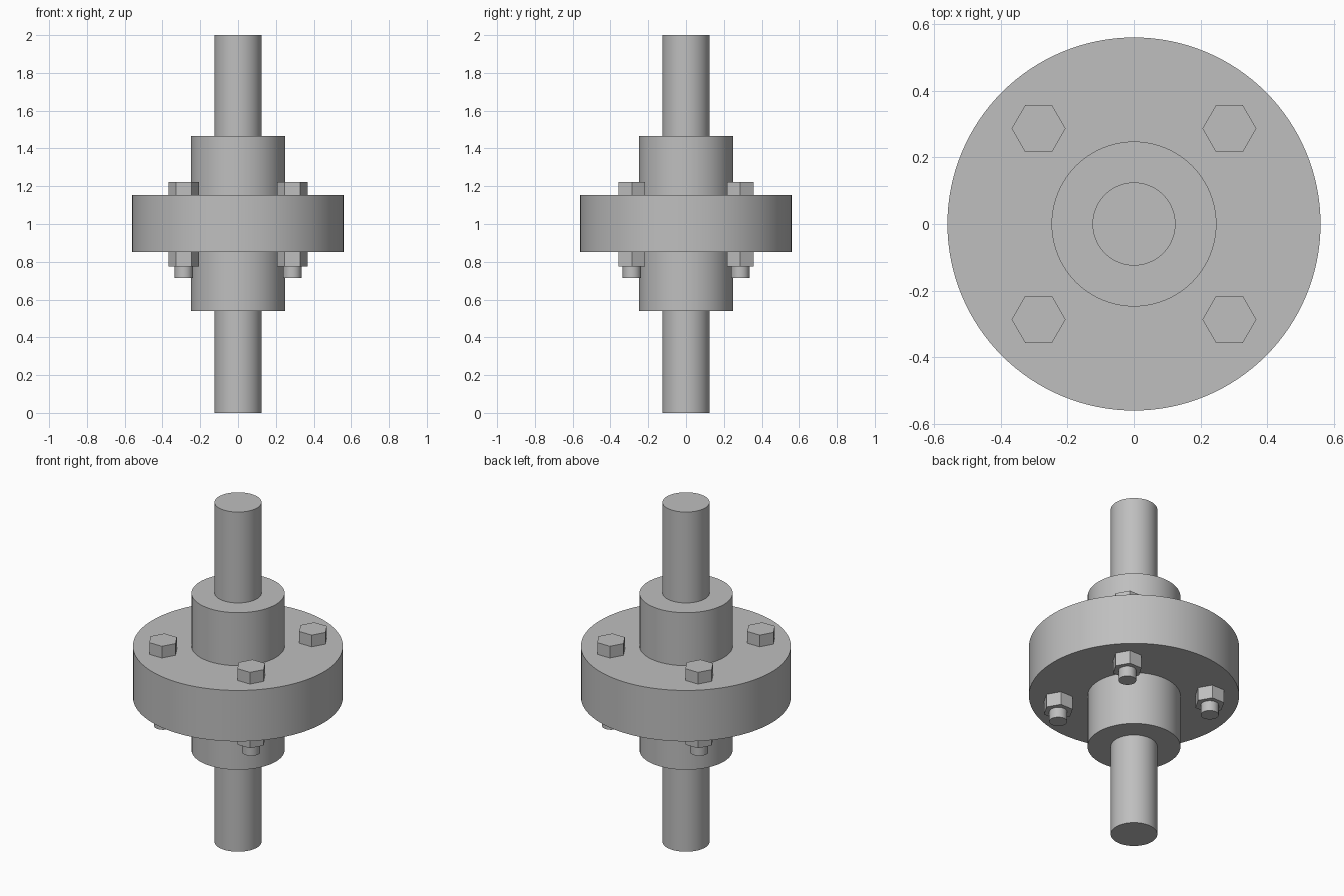
import bpy
import bmesh
from math import cos, sin, tau, radians

if "Cube" in bpy.data.objects:
    bpy.data.objects.remove(bpy.data.objects["Cube"], do_unlink=True)

# Single plain steel colour
STEEL = (0.52, 0.52, 0.52, 1.0)
steel = bpy.data.materials.new("steel_grey")
steel.use_nodes = True
steel.diffuse_color = STEEL
bsdf = next(n for n in steel.node_tree.nodes if n.type == 'BSDF_PRINCIPLED')
bsdf.inputs["Base Color"].default_value = STEEL


def prism(name, radius, bottom, top, sides=96, x=0.0, y=0.0):
    """Upright prism with a corner on +x; round ones get smooth sides."""
    bm = bmesh.new()
    ring = [bm.verts.new((radius * cos(tau * i / sides),
                          radius * sin(tau * i / sides), bottom))
            for i in range(sides)]
    base = bm.faces.new(ring)
    extruded = bmesh.ops.extrude_face_region(bm, geom=[base], use_keep_orig=True)
    raised = [v for v in extruded["geom"] if isinstance(v, bmesh.types.BMVert)]
    bmesh.ops.translate(bm, verts=raised, vec=(0, 0, top - bottom))
    bmesh.ops.recalc_face_normals(bm, faces=bm.faces[:])
    mesh = bpy.data.meshes.new(name)
    bm.to_mesh(mesh)
    bm.free()
    mesh.materials.append(steel)
    obj = bpy.data.objects.new(name, mesh)
    obj.location = (x, y, 0)
    bpy.context.collection.objects.link(obj)
    if sides > 6:
        bpy.ops.object.select_all(action='DESELECT')
        obj.select_set(True)
        bpy.context.view_layer.objects.active = obj
        bpy.ops.object.shade_smooth_by_angle(angle=radians(30))
    return obj


# Shaft, hub and flange share the central axis
prism("shaft", 0.125, 0.0, 2.0)
prism("hub", 0.248, 0.54, 1.465)
prism("flange", 0.561, 0.853, 1.153, sides=128)

# Four bolts with heads above the flange and nuts below
OFFSET = 0.287
for side, sx in (("left", 1), ("right", -1)):
    for end, sy in (("front", -1), ("back", 1)):
        tag = f"{end}_{side}"
        spot = {"x": sx * OFFSET, "y": sy * OFFSET}
        prism(f"bolt_head_{tag}", 0.081, 1.153, 1.222, sides=6, **spot)
        prism(f"nut_{tag}", 0.081, 0.775, 0.853, sides=6, **spot)
        prism(f"bolt_shank_{tag}", 0.048, 0.715, 1.16, sides=48, **spot)
